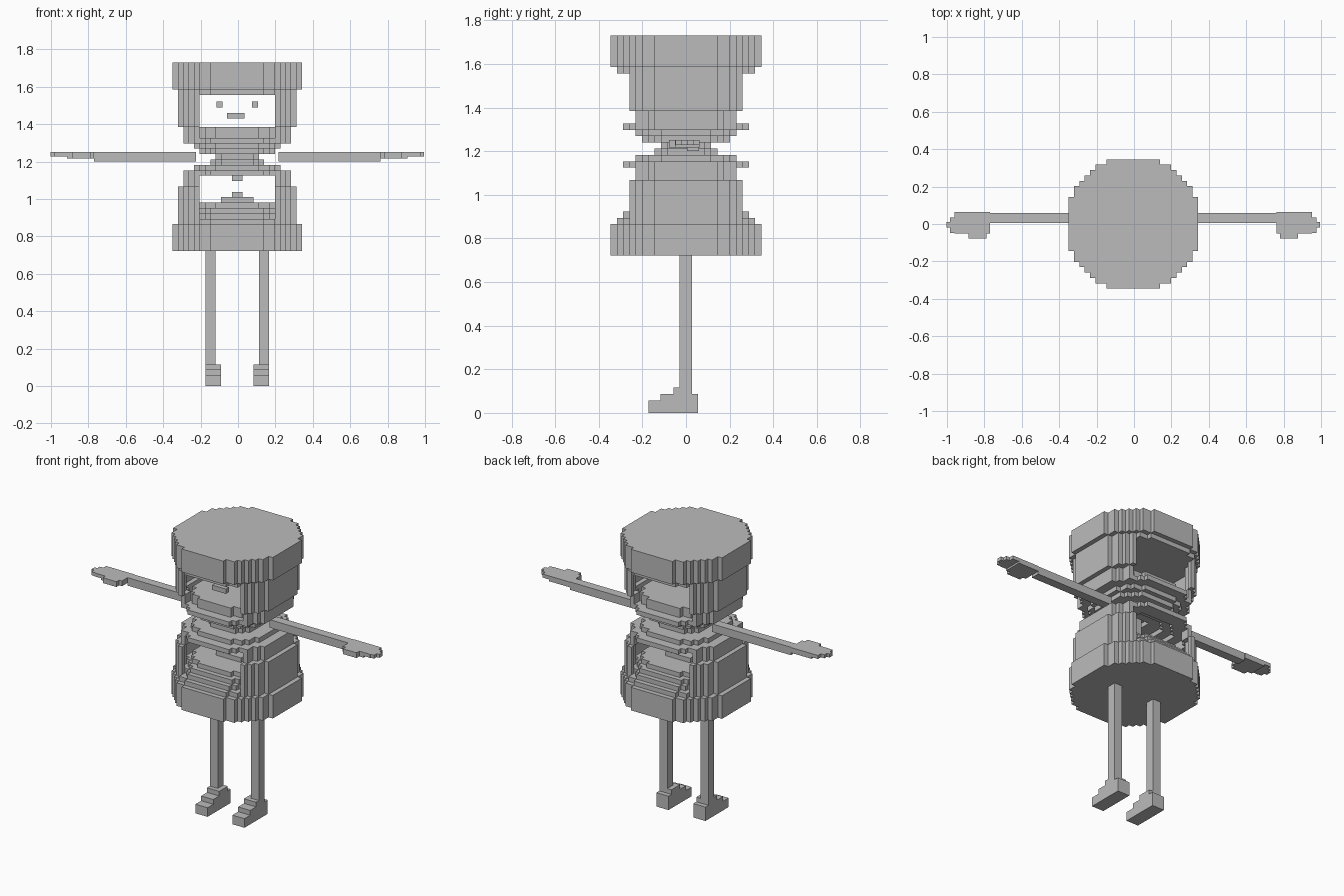
import bpy, bmesh, math

if "Cube" in bpy.data.objects:
    bpy.data.objects.remove(bpy.data.objects["Cube"])

S = 1.73 / 60          # size of one block
CX = -0.004            # mirror plane of the figure

grey = bpy.data.materials.new("plain grey")
grey.diffuse_color = (0.5, 0.5, 0.5, 1)
grey.use_nodes = True
grey.node_tree.nodes["Principled BSDF"].inputs["Base Color"].default_value = grey.diffuse_color


def finish(bm, name):
    me = bpy.data.meshes.new(name)
    bm.to_mesh(me)
    bm.free()
    me.materials.append(grey)
    ob = bpy.data.objects.new(name, me)
    bpy.context.collection.objects.link(ob)
    return ob


def blocks(name, layers, keep=lambda x, y: True):
    """Stack of round block layers: (first, last, outer radius, inner radius)."""
    cells = set()
    for k0, k1, r, r_in in layers:
        for i in range(-r, r):
            for j in range(-r, r):
                x, y = i + 0.5, j + 0.5
                d = math.hypot(x, y)
                if d <= r + 0.62 and (r_in == 0 or d > r_in + 0.62 or max(abs(x), abs(y)) > r_in) and keep(x, y):
                    cells.update((i, j, k) for k in range(k0, k1 + 1))
    bm = bmesh.new()
    verts = {}

    def vert(p):
        if p not in verts:
            verts[p] = bm.verts.new((p[0] * S + CX, p[1] * S, p[2] * S))
        return verts[p]

    for c in cells:
        for axis in range(3):
            u, v = (axis + 1) % 3, (axis + 2) % 3
            for side in (0, 1):
                n = list(c)
                n[axis] += 1 if side else -1
                if tuple(n) in cells:
                    continue
                corners = []
                for a, b in ((0, 0), (1, 0), (1, 1), (0, 1)):
                    p = list(c)
                    p[axis] += side
                    p[u] += a
                    p[v] += b
                    corners.append(vert(tuple(p)))
                bm.faces.new(corners if side else corners[::-1])
    bmesh.ops.dissolve_limit(bm, angle_limit=0.01, verts=bm.verts, edges=bm.edges)
    return finish(bm, name)


def boxes(name, items, mirror=False):
    """Boxes given as (x0, x1, y0, y1, z0, z1), optionally on both sides."""
    bm = bmesh.new()
    for sign in ((1, -1) if mirror else (1,)):
        for x0, x1, y0, y1, z0, z1 in items:
            vs = bmesh.ops.create_cube(bm, size=1)["verts"]
            for v in vs:
                v.co.x = sign * ((x0 + x1) / 2 + v.co.x * (x1 - x0)) + (CX if mirror else 0)
                v.co.y = (y0 + y1) / 2 + v.co.y * (y1 - y0)
                v.co.z = (z0 + z1) / 2 + v.co.z * (z1 - z0)
    bmesh.ops.recalc_face_normals(bm, faces=bm.faces)
    return finish(bm, name)


# Round end caps with the thin step under the top one
blocks("top_cap", [(55, 59, 12, 0), (54, 54, 11, 0)])
blocks("bottom_cap", [(25, 29, 12, 0)])

# Side walls of both bulbs, open at the front and back
sides = lambda x, y: abs(x) > 7
blocks("upper_walls", [(48, 53, 11, 10), (46, 47, 10, 9)], sides)
blocks("lower_walls", [(30, 36, 11, 10), (37, 38, 10, 9)], sides)

# Stepped rings narrowing to the waist
blocks("upper_funnel", [(45, 45, 10, 8), (44, 44, 8, 6), (43, 43, 7, 4)])
blocks("lower_funnel", [(39, 39, 10, 7), (40, 40, 8, 5), (41, 41, 5, 2)])
blocks("waist", [(42, 42, 4, 0)])

# Sand above, falling stream and heap below
blocks("upper_sand", [(46, 47, 8, 0), (45, 45, 8, 0), (44, 44, 6, 0), (43, 43, 4, 0)])
blocks("sand_stream", [(38, 41, 1, 0)])
blocks("sand_heap", [(30, 30, 11, 0), (31, 31, 10, 0), (32, 32, 9, 0),
                     (33, 33, 8, 0), (34, 34, 3, 0), (35, 35, 1, 0)])

# Face
boxes("eyes", [(0.08, 0.11, -0.17, -0.14, 1.49, 1.52)], True)
boxes("mouth", [(-0.06, 0.035, -0.17, -0.14, 1.43, 1.46)])

# Arms and hands
boxes("arms", [(0.22, 0.765, 0.005, 0.06, 1.2, 1.25)], True)
boxes("hands", [
    (0.765, 0.91, -0.05, 0.063, 1.217, 1.25),
    (0.785, 0.88, -0.077, -0.05, 1.217, 1.25),
    (0.91, 0.955, -0.05, 0.063, 1.228, 1.25),
    (0.955, 0.98, -0.047, 0.035, 1.228, 1.25),
    (0.98, 0.998, -0.02, 0.01, 1.228, 1.25)], True)

# Legs and stepped feet
boxes("legs", [(0.115, 0.17, -0.03, 0.027, 0.115, 0.73)], True)
boxes("feet", [
    (0.086, 0.17, -0.173, 0.056, 0, 0.057),
    (0.086, 0.17, -0.116, 0.056, 0.057, 0.087),
    (0.086, 0.17, -0.058, 0.027, 0.087, 0.116)], True)
